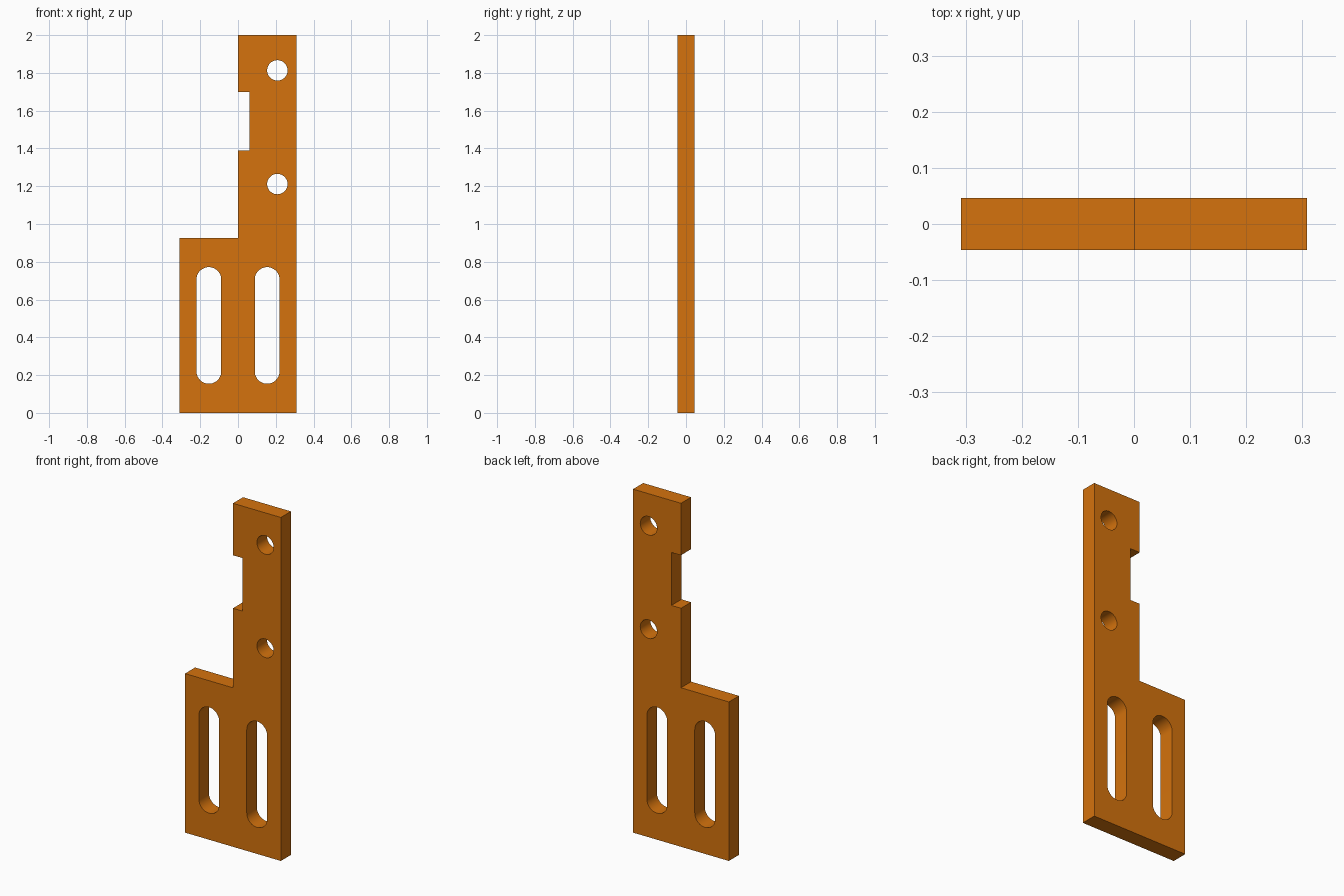
import bpy, bmesh, math

if "Cube" in bpy.data.objects:
    bpy.data.objects.remove(bpy.data.objects["Cube"])

S = 2 / 129.6      # drawing unit to scene unit
T = 6 * S          # plate thickness


def prism(name, outline, depth):
    """Extrude an x-z outline along y, centred on y = 0."""
    bm = bmesh.new()
    face = bm.faces.new([bm.verts.new((x * S, -depth / 2, z * S)) for x, z in outline])
    out = bmesh.ops.extrude_face_region(bm, geom=[face])
    verts = [v for v in out["geom"] if isinstance(v, bmesh.types.BMVert)]
    bmesh.ops.translate(bm, verts=verts, vec=(0, depth, 0))
    bmesh.ops.recalc_face_normals(bm, faces=bm.faces)
    mesh = bpy.data.meshes.new(name)
    bm.to_mesh(mesh)
    bm.free()
    obj = bpy.data.objects.new(name, mesh)
    bpy.context.collection.objects.link(obj)
    return obj


def slot(x, z0, z1, r, n=24):
    """Rounded slot outline; a plain circle when z0 equals z1."""
    pts = []
    for start, z in ((0, z1), (math.pi, z0)):
        for i in range(n + 1):
            if z0 == z1 and i == n:
                continue
            a = start + math.pi * i / n
            pts.append((x + r * math.cos(a), z + r * math.sin(a)))
    return pts


# Stepped plate with a notch in the narrow upper arm
plate = prism("bracket_plate", [
    (-20, 0), (20, 0), (20, 129.6), (0, 129.6), (0, 110), (4, 110),
    (4, 90), (0, 90), (0, 60), (-20, 60)], T)

# Two long slots below, two round holes above
r = 4.25
openings = [slot(x, 10 + r, 50 - 0 - r, r) for x in (-10, 10)]
openings += [slot(13.5, z, z, 3.5) for z in (78.5, 117.5)]
cutters = [prism("opening_cutter", o, T * 3) for o in openings]
for cutter in cutters:
    cutter.hide_render = True
    mod = plate.modifiers.new("opening", 'BOOLEAN')
    mod.operation = 'DIFFERENCE'
    mod.solver = 'EXACT'
    mod.object = cutter

bpy.context.view_layer.objects.active = plate
plate.select_set(True)
for mod in list(plate.modifiers):
    bpy.ops.object.modifier_apply(modifier=mod.name)
for cutter in cutters:
    bpy.data.objects.remove(cutter)

# Smooth hole walls, sharp plate edges
bpy.ops.object.shade_smooth_by_angle(angle=math.radians(30))

orange = bpy.data.materials.new("orange")
orange.diffuse_color = (0.66, 0.17, 0.004, 1)
orange.use_nodes = True
orange.node_tree.nodes["Principled BSDF"].inputs["Base Color"].default_value = orange.diffuse_color
plate.data.materials.clear()
plate.data.materials.append(orange)
